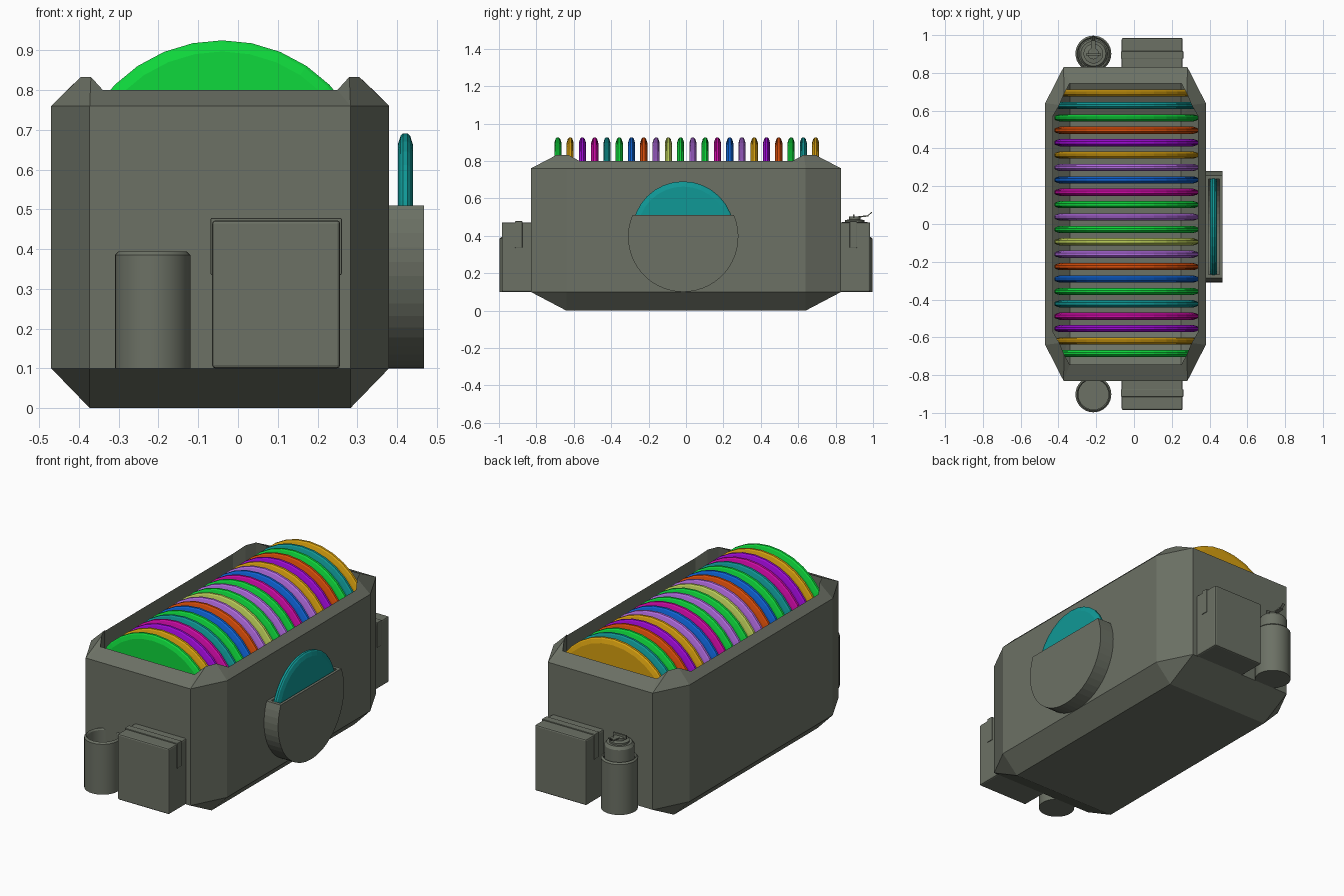
import bpy, bmesh, math
from mathutils import Matrix, Vector

if "Cube" in bpy.data.objects:
    bpy.data.objects.remove(bpy.data.objects["Cube"])

def material(name, r, g, b):
    m = bpy.data.materials.new(name)
    lin = [((c / 255 + 0.055) / 1.055) ** 2.4 if c > 10 else c / 255 / 12.92 for c in (r, g, b)]
    m.diffuse_color = (*lin, 1)
    m.use_nodes = True
    m.node_tree.nodes["Principled BSDF"].inputs["Base Color"].default_value = m.diffuse_color
    return m

MATS = {n: material(n, *c) for n, c in {
    "grey": (108, 113, 101), "ochre": (216, 161, 16), "teal": (16, 152, 150),
    "green": (15, 216, 60), "orange": (218, 78, 10), "purple": (160, 10, 215),
    "lavender": (178, 108, 224), "blue": (15, 100, 215), "magenta": (206, 10, 166),
    "lime": (188, 206, 90)}.items()}

def finish(name, bm, mat, smooth=False):
    bmesh.ops.recalc_face_normals(bm, faces=bm.faces)
    me = bpy.data.meshes.new(name)
    bm.to_mesh(me)
    bm.free()
    ob = bpy.data.objects.new(name, me)
    bpy.context.collection.objects.link(ob)
    me.materials.append(MATS[mat])
    if smooth:
        bpy.ops.object.select_all(action='DESELECT')
        bpy.context.view_layer.objects.active = ob
        ob.select_set(True)
        bpy.ops.object.shade_smooth_by_angle(angle=math.radians(25))
    return ob

def lathe(name, profile, loc, mat, segs=32, axis='Z'):
    """Revolve (radius, height) points around an axis."""
    bm = bmesh.new()
    rings = []
    for r, h in profile:
        if r == 0:
            rings.append([bm.verts.new((0, 0, h))] * segs)
        else:
            rings.append([bm.verts.new((r * math.cos(a), r * math.sin(a), h))
                          for a in (2 * math.pi * i / segs for i in range(segs))])
    for a, b in zip(rings, rings[1:]):
        for i in range(segs):
            j = (i + 1) % segs
            bm.faces.new(list(dict.fromkeys((a[i], a[j], b[j], b[i]))))
    rot = {'Z': Matrix(), 'Y': Matrix.Rotation(math.pi / 2, 4, 'X'),
           'X': Matrix.Rotation(math.pi / 2, 4, 'Y')}[axis]
    bm.transform(Matrix.Translation(loc) @ rot)
    return finish(name, bm, mat, smooth=(axis == 'Z'))

def box(name, lo, hi, mat="grey", bevel=0.0, rot=None):
    bm = bmesh.new()
    bmesh.ops.create_cube(bm, size=1)
    lo, hi = Vector(lo), Vector(hi)
    bmesh.ops.scale(bm, vec=hi - lo, verts=bm.verts)
    if bevel:
        bmesh.ops.bevel(bm, geom=bm.edges[:], offset=bevel, segments=2, affect='EDGES', profile=0.5)
    bm.transform(Matrix.Translation((lo + hi) / 2) @ (rot or Matrix()))
    return finish(name, bm, mat)

# Tray body: rings of four points per corner, listed from the side to the end
CX = -0.045
def ring(corner):
    pts = []
    for sx, sy in ((1, 1), (-1, 1), (-1, -1), (1, -1)):
        c = corner if sx * sy > 0 else corner[::-1]
        pts += [(round(CX + sx * x, 4), round(sy * y, 4), z) for x, y, z in c]
    return pts

def octagon(z):
    return [(.425, .64, z)] * 2 + [(.328, .83, z)] * 2

rim = [(.385, .57, .80), (.35, .63, .833), (.325, .69, .833), (.295, .745, .80)]
rings = [ring(c) for c in (
    [(.328, .64, 0)] * 4, octagon(.10), octagon(.76), rim,
    [(x, y, .16) for x, y, _ in rim], [(.295, .57, .08)] * 4)]
bm = bmesh.new()
verts = {}
def vert(p):
    if p not in verts:
        verts[p] = bm.verts.new(p)
    return verts[p]
for a, b in zip(rings, rings[1:]):
    for i in range(16):
        j = (i + 1) % 16
        f = list(dict.fromkeys((a[i], a[j], b[j], b[i])))
        if len(f) > 2:
            bm.faces.new([vert(p) for p in f])
for r in (rings[0], rings[-1]):
    bm.faces.new([vert(p) for p in dict.fromkeys(r)])
finish("tray_body", bm, "grey")

# Row of coloured discs, from back to front
def disc(name, radius, loc, mat, axis):
    w = 0.019
    lathe(name, [(0, -w), (radius - .028, -w), (radius - .006, -.012), (radius, -.006),
                 (radius, .006), (radius - .006, .012), (radius - .028, w), (0, w)],
          loc, mat, axis=axis)

row = ("ochre teal green orange purple ochre lavender blue magenta green lavender "
       "green lime lavender orange blue green teal magenta purple ochre green").split()
for i, colour in enumerate(row):
    y = 0.693 - i * (0.693 + 0.685) / (len(row) - 1)
    disc(f"disc_{i + 1}", 0.382, (-0.04, y, 0.543), colour, 'Y')

# Side pocket: cut-off round holder with a slot for one disc
def round_prism(name, radius, top, x0, x1, steps=32):
    cy, cz = -0.015, 0.395
    a0 = math.asin((0.51 - cz) / radius)
    sweep = math.pi + 2 * a0
    pts = [(cy + radius * math.cos(a0 - sweep * i / steps),
            cz + radius * math.sin(a0 - sweep * i / steps)) for i in range(steps + 1)]
    if top > 0.51:
        pts += [(pts[-1][0], top), (pts[0][0], top)]
    bm = bmesh.new()
    f = bm.faces.new([bm.verts.new((x0, y, z)) for y, z in pts])
    ext = bmesh.ops.extrude_face_region(bm, geom=[f])
    bmesh.ops.translate(bm, vec=(x1 - x0, 0, 0),
                        verts=[v for v in ext["geom"] if isinstance(v, bmesh.types.BMVert)])
    return finish(name, bm, "grey")

pocket = round_prism("side_pocket", 0.295, 0.51, 0.375, 0.468)
cutter = round_prism("pocket_slot_cutter", 0.278, 0.6, 0.395, 0.453)
cutter.hide_render = True
cutter.hide_set(True)
cut = pocket.modifiers.new("slot", 'BOOLEAN')
cut.operation = 'DIFFERENCE'
cut.solver = 'EXACT'
cut.object = cutter
disc("pocket_disc", 0.273, (0.421, -0.015, 0.418), "teal", 'X')

# Pouches and cups at both ends
for end, s in (("front", -1), ("back", 1)):
    def ys(a, b):
        return sorted((s * a, s * b))
    y0, y1 = ys(0.82, 0.985)
    box(f"{end}_pouch", (-.065, y0, .10), (.257, y1, .472), bevel=.008)
    y0, y1 = ys(0.875, 0.915)
    box(f"{end}_pouch_strap", (-.069, y0, .335), (.261, y1, .478), bevel=.003)
    lathe(f"{end}_cup", [(0, .10), (.095, .10), (.095, .385), (.086, .394), (.08, .385),
                         (.08, .13), (0, .13)], (-.215, s * .902, 0), "grey")

# Canister standing in the back cup, with cap, lever and pull ring
C = (-.215, .902, 0)
lathe("canister", [(0, .13), (.077, .13), (.077, .458), (.066, .474), (.052, .474),
                   (.052, .484), (.030, .488), (.030, .502), (0, .504)], C, "grey")
box("canister_lever", (-.227, .88, .498), (-.203, .975, .505),
    rot=Matrix.Rotation(math.radians(6), 4, 'X'))
box("canister_lever_tip", (-.223, .965, .513), (-.207, .998, .518),
    rot=Matrix.Rotation(math.radians(42), 4, 'X'))
box("canister_pin", (-.255, .892, .494), (-.175, .902, .514))
